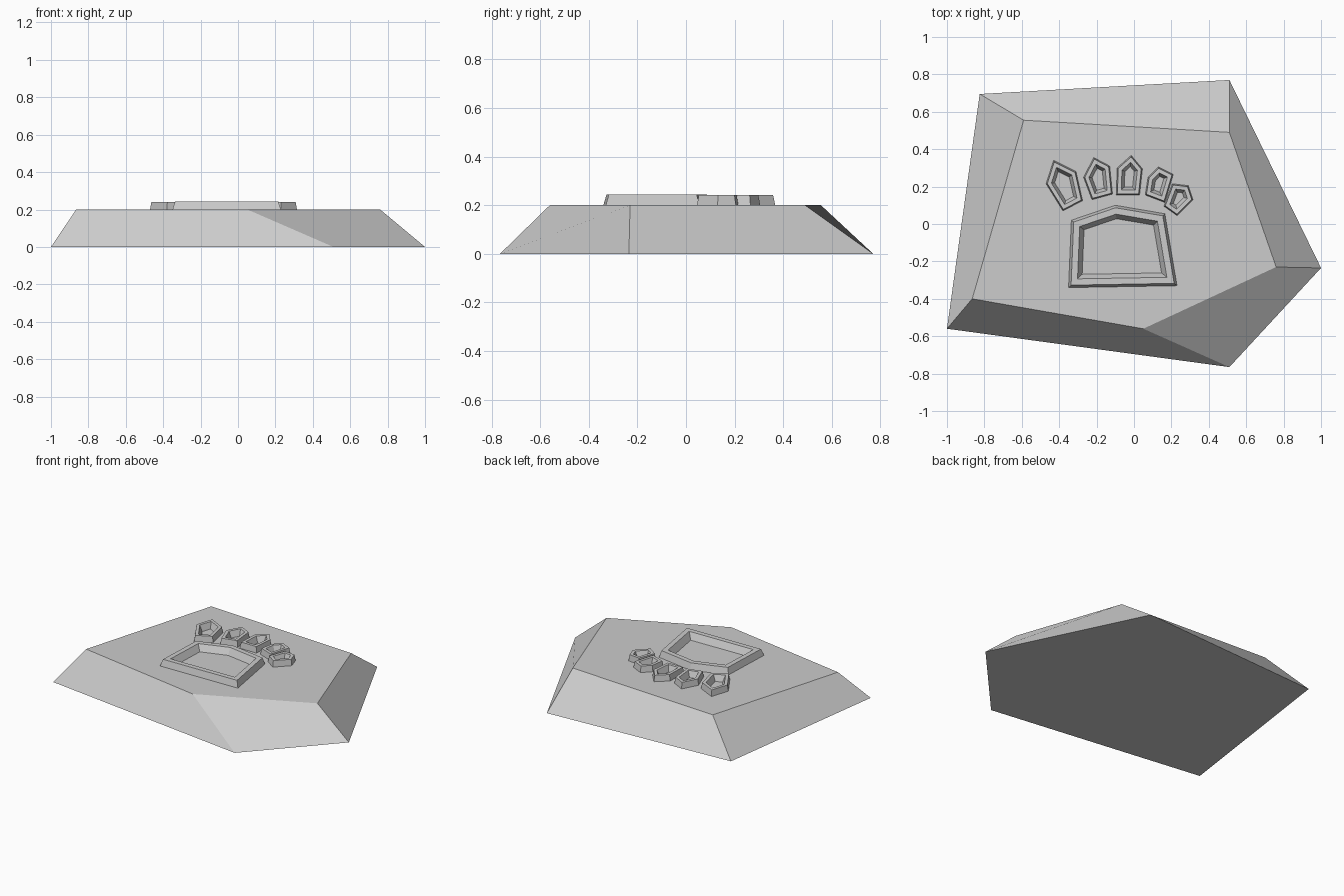
import bpy
import bmesh
from mathutils import Vector

cube = bpy.data.objects.get("Cube")
if cube:
    bpy.data.objects.remove(cube, do_unlink=True)

# One plain stone colour
stone = bpy.data.materials.new("grey_stone")
stone.use_nodes = True
colour = (0.604, 0.604, 0.604, 1)
stone.diffuse_color = colour
stone.node_tree.nodes["Principled BSDF"].inputs["Base Color"].default_value = colour


def inset(points, distance):
    """Move every edge of a counter-clockwise outline inward."""
    pts = [Vector(p) for p in points]
    result = []
    for i, p in enumerate(pts):
        a = (p - pts[i - 1]).normalized()
        b = (pts[(i + 1) % len(pts)] - p).normalized()
        na, nb = Vector((-a.y, a.x)), Vector((-b.y, b.x))
        result.append(p + (na + nb) * distance / (1 + na.dot(nb)))
    return result


def loft(name, loops, capped):
    """Skin a stack of (outline, height) loops."""
    bm = bmesh.new()
    rings = [[bm.verts.new((p[0], p[1], z)) for p in outline] for outline, z in loops]
    for low, high in zip(rings, rings[1:]):
        for i in range(len(low)):
            j = (i + 1) % len(low)
            bm.faces.new((low[i], low[j], high[j], high[i]))
    if capped:
        bm.faces.new(rings[0][::-1])
        bm.faces.new(rings[-1])
    mesh = bpy.data.meshes.new(name)
    bm.to_mesh(mesh)
    bm.free()
    mesh.materials.append(stone)
    obj = bpy.data.objects.new(name, mesh)
    bpy.context.collection.objects.link(obj)
    return obj


# Five-sided slab with sloping sides
SLAB_TOP = 0.2
slab_base = [(-1, -0.56), (0.51, -0.765), (1, -0.235), (0.51, 0.77), (-0.825, 0.695)]
slab_rim = [(-0.865, -0.4), (0.05, -0.56), (0.76, -0.23), (0.51, 0.49), (-0.59, 0.555)]
loft("slab", [(slab_base, 0), (slab_rim, SLAB_TOP)], True)


def raised_frame(name, outline, bevel, rim, floor, top):
    """Raised border whose open middle shows the slab."""
    loft(name, [(outline, SLAB_TOP), (inset(outline, bevel), top),
                (inset(outline, rim), top), (inset(outline, floor), SLAB_TOP)], False)


# Large pad of the paw print
pad = [(-0.35, -0.34), (0.23, -0.33), (0.165, 0.055), (-0.1, 0.1), (-0.335, 0.02)]
raised_frame("palm_pad", pad, 0.013, 0.046, 0.07, 0.244)

# Five pointed toes fanned around the pad
toes = [
    [(-0.38, 0.07), (-0.275, 0.125), (-0.31, 0.28), (-0.43, 0.34), (-0.47, 0.215)],
    [(-0.225, 0.13), (-0.115, 0.16), (-0.13, 0.31), (-0.215, 0.355), (-0.27, 0.25)],
    [(-0.095, 0.155), (0.03, 0.155), (0.045, 0.295), (-0.015, 0.367), (-0.09, 0.3)],
    [(0.06, 0.155), (0.165, 0.115), (0.21, 0.265), (0.13, 0.305), (0.075, 0.25)],
    [(0.16, 0.095), (0.23, 0.045), (0.315, 0.13), (0.29, 0.205), (0.205, 0.215)],
]
for i, toe in enumerate(toes):
    raised_frame(f"toe_{i + 1}", toe, 0.006, 0.026, 0.042, 0.241)
